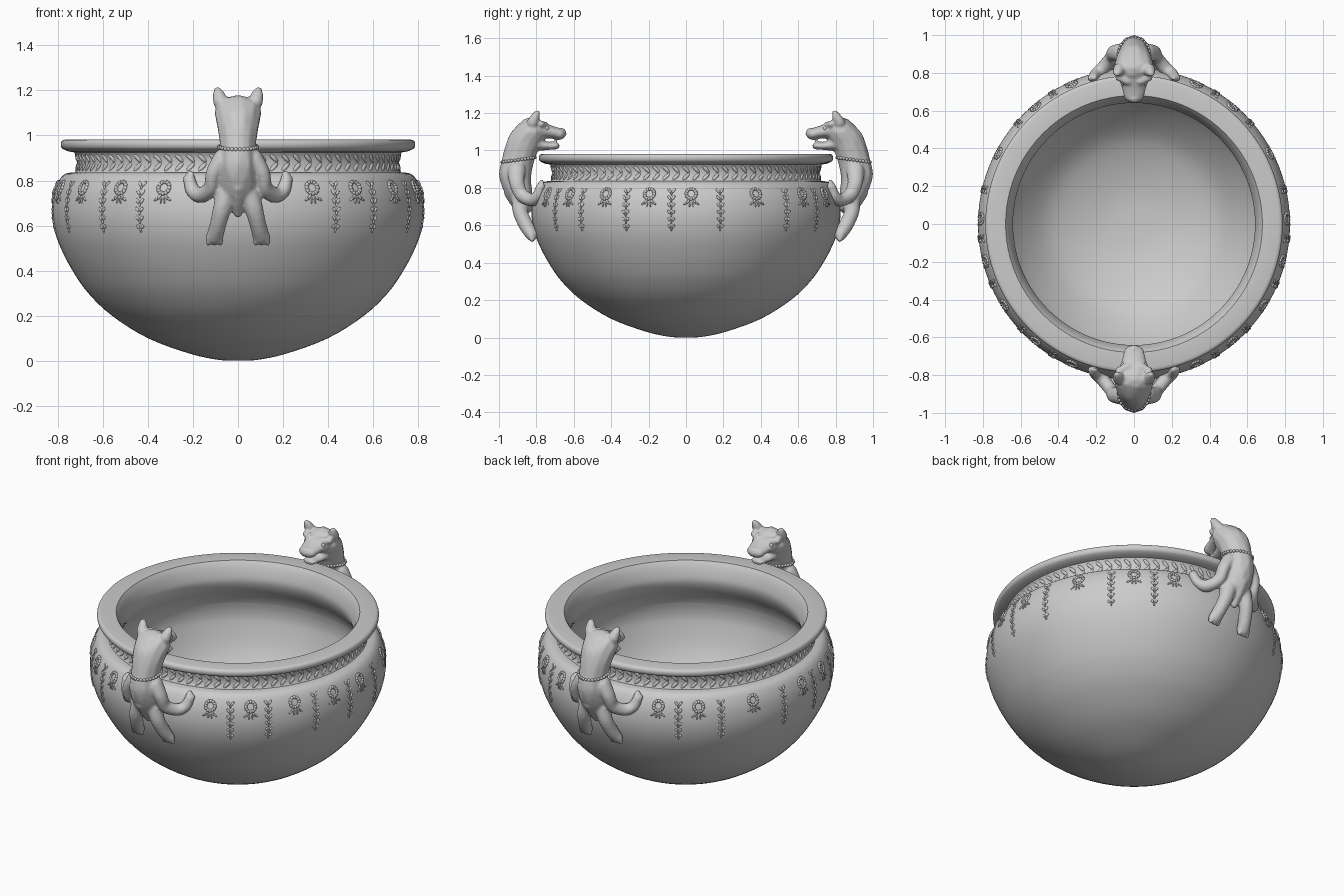
import bpy, bmesh
from math import sin, cos, pi, radians
from mathutils import Matrix, Vector

if "Cube" in bpy.data.objects:
    bpy.data.objects.remove(bpy.data.objects["Cube"])


def spline(pts, steps):
    """Catmull-Rom through tuples of any length."""
    p = [pts[0]] + list(pts) + [pts[-1]]
    out = []
    for i in range(1, len(p) - 2):
        for s in range(steps):
            t = s / steps
            out.append(tuple(0.5 * (2*b + (c-a)*t + (2*a-5*b+4*c-d)*t*t + (3*b-a-3*c+d)*t**3)
                             for a, b, c, d in zip(*p[i-1:i+3])))
    return out + [tuple(pts[-1])]


def finish(bm, name, angle=40):
    for f in bm.faces:
        f.smooth = True
    me = bpy.data.meshes.new(name)
    bm.to_mesh(me)
    bm.free()
    me.set_sharp_from_angle(angle=radians(angle))
    ob = bpy.data.objects.new(name, me)
    bpy.context.collection.objects.link(ob)
    return ob


# ---- bowl: lathed shell ----
belly = spline([(0, 0), (.08, .003), (.21, .03), (.40, .10), (.56, .20), (.665, .30), (.735, .40),
                (.787, .50), (.815, .58), (.826, .66), (.818, .74), (.795, .80), (.77, .828), (.74, .836)], 4)
neck = spline([(.725, .836), (.715, .86), (.716, .90), (.728, .925)], 3)
rim = spline([(.755, .93), (.78, .942), (.787, .96), (.782, .976), (.768, .982)], 3)
lip = spline([(.68, .979), (.662, .95), (.645, .90), (.642, .86), (.66, .81), (.70, .75)], 3)
inside = spline([(.725, .70), (.735, .64), (.725, .56), (.66, .39), (.50, .20), (.36, .115), (.17, .06), (0, .05)], 4)
profile = belly + neck + rim + lip + inside

bm = bmesh.new()
vs = [bm.verts.new((r, 0, z)) for r, z in profile]
edges = [bm.edges.new(e) for e in zip(vs, vs[1:])]
bmesh.ops.spin(bm, geom=vs + edges, cent=(0, 0, 0), axis=(0, 0, 1), angle=2*pi, steps=96, use_duplicate=False)
bmesh.ops.remove_doubles(bm, verts=bm.verts, dist=1e-4)
bmesh.ops.recalc_face_normals(bm, faces=bm.faces)
finish(bm, "bowl", 35)


# ---- surface ornament helpers ----
def radius_at(z):
    for (r0, z0), (r1, z1) in zip(belly + neck, (belly + neck)[1:]):
        if z0 <= z <= z1 and z1 > z0:
            return r0 + (r1 - r0) * (z - z0) / (z1 - z0)
    return .72


def leaf(bm, ang, u, z, length, width, turn=0, depth=.006):
    """Flattened blob lying on the bowl; turn tilts it from upright."""
    r = radius_at(z)
    a = ang + u / r
    tan = Vector((-sin(a), cos(a), 0))
    out = Vector((cos(a), sin(a), 0))
    up = (Vector((0, 0, .02)) + out * (radius_at(z + .01) - radius_at(z - .01))).normalized()
    n = tan.cross(up)
    frame = Matrix((tan, up, n)).transposed().to_4x4()
    m = (Matrix.Translation(out * r + Vector((0, 0, z))) @ frame @ Matrix.Rotation(turn, 4, 'Z')
         @ Matrix.Diagonal((width, length, depth, 1)))
    bmesh.ops.create_icosphere(bm, subdivisions=2, radius=1, matrix=m)


# ---- laurel band round the neck ----
bm = bmesh.new()
for i in range(84):
    a = 2 * pi * i / 84
    leaf(bm, a, 0, .900, .028, .010, .75)
    leaf(bm, a, 0, .860, .028, .010, -.75)
finish(bm, "neck_laurel_band", 180)

# ---- wreaths with ribbon tails, and hanging leaf drops, mirrored left and right ----
wreaths, drops = bmesh.new(), bmesh.new()
for side in (0, 1):
    for deg in (-58, -43, -23, -5.5, 13, 41, 58):
        a = radians(180 - deg if side else deg)
        for k in range(6):
            z = .785 - .038 * k
            s = 1 - .07 * k
            leaf(drops, a, .011, z, .016 * s, .007, -.6)
            leaf(drops, a, -.011, z, .016 * s, .007, .6)
            leaf(drops, a, 0, z - .016, .010, .005)
    for deg in (-66, -50, -32, -14, 2, 27.5, 50, 66):
        a = radians(180 - deg if side else deg)
        for k in range(12):
            t = 2 * pi * k / 12
            leaf(wreaths, a, .026 * cos(t), .768 + .026 * sin(t), .012, .009, t + .4, .009)
        for s in (-1, 1):
            leaf(wreaths, a, s * .016, .729, .018, .006, s * .5)
            leaf(wreaths, a, s * .030, .718, .014, .005, s * .9)
            leaf(wreaths, a, s * .008, .711, .014, .004, s * .2)
finish(wreaths, "wreaths", 180)
finish(drops, "hanging_leaf_drops", 180)


# ---- climbing animal handle: blob chains fused by remeshing ----
def chain(bm, pts, steps=6):
    """pts are (x, y, z, half width, half thickness)."""
    for x, y, z, w, t in spline(pts, steps):
        m = Matrix.Translation((x, y, z)) @ Matrix.Diagonal((w, t, t, 1))
        bmesh.ops.create_icosphere(bm, subdivisions=2, radius=1, matrix=m)


bm = bmesh.new()
# torso, neck and head
chain(bm, [(0, -.86, .71, .06, .05), (0, -.89, .77, .08, .07), (0, -.913, .86, .085, .087),
           (0, -.90, .94, .082, .088), (0, -.868, 1.04, .095, .09), (0, -.825, 1.10, .108, .08)])
# upper muzzle, nose and lower jaw
chain(bm, [(0, -.80, 1.11, .09, .055), (0, -.73, 1.10, .068, .037), (0, -.675, 1.088, .055, .032)])
chain(bm, [(0, -.665, 1.10, .03, .022), (0, -.66, 1.09, .03, .022)], 1)
chain(bm, [(0, -.82, 1.04, .075, .045), (0, -.76, 1.026, .055, .026), (0, -.695, 1.025, .042, .020)])
# tail stub
chain(bm, [(0, -.945, .77, .028, .028), (0, -.91, .71, .024, .024), (0, -.87, .655, .02, .02)])
for s in (-1, 1):
    # ear and brow
    chain(bm, [(s*.078, -.82, 1.15, .034, .032), (s*.085, -.805, 1.18, .028, .024), (s*.09, -.795, 1.203, .016, .014)])
    chain(bm, [(s*.035, -.755, 1.135, .03, .02), (s*.075, -.775, 1.14, .025, .02)], 3)
    # front leg folding back to a paw laid flat on the bowl shoulder
    chain(bm, [(s*.075, -.905, .89, .038, .05), (s*.11, -.905, .83, .034, .042), (s*.122, -.88, .765, .034, .038),
               (s*.165, -.825, .735, .038, .036), (s*.20, -.797, .755, .034, .030), (s*.215, -.777, .80, .028, .028)])
    # hind leg and foot
    chain(bm, [(s*.05, -.88, .74, .05, .055), (s*.072, -.885, .67, .042, .042),
               (s*.09, -.855, .60, .038, .04), (s*.103, -.825, .55, .040, .034)])
    for k in (-1, 0, 1):  # toes
        chain(bm, [(s*.105 + k*.024, -.83, .55, .015, .018), (s*.105 + k*.027, -.822, .525, .013, .015)], 2)
        chain(bm, [(s*(.216 + k*.012), -.778, .815 - k*.012, .012, .014),
                   (s*(.225 + k*.012), -.770, .822 - k*.014, .010, .012)], 2)
front = finish(bm, "front_animal_handle", 180)
mod = front.modifiers.new("fuse", 'REMESH')
mod.mode = 'VOXEL'
mod.voxel_size = .008
mod.use_smooth_shade = True
mod = front.modifiers.new("soften", 'SMOOTH')
mod.factor = .5
mod.iterations = 3

# beaded collar and eyes
bm = bmesh.new()
for k in range(30):
    t = 2 * pi * k / 30
    p = (.084 * cos(t), -.896 + .089 * sin(t), .95 + .012 * sin(t))
    bmesh.ops.create_icosphere(bm, subdivisions=2, radius=.009, matrix=Matrix.Translation(p))
for s in (-1, 1):
    bmesh.ops.create_icosphere(bm, subdivisions=2, radius=.013, matrix=Matrix.Translation((s*.058, -.745, 1.118)))
trim = finish(bm, "front_collar_and_eyes", 180)

# rear handle is the front one turned half way round
for ob in (front, trim):
    rear = ob.copy()
    rear.name = ob.name.replace("front", "rear")
    rear.rotation_euler.z = pi
    bpy.context.collection.objects.link(rear)
